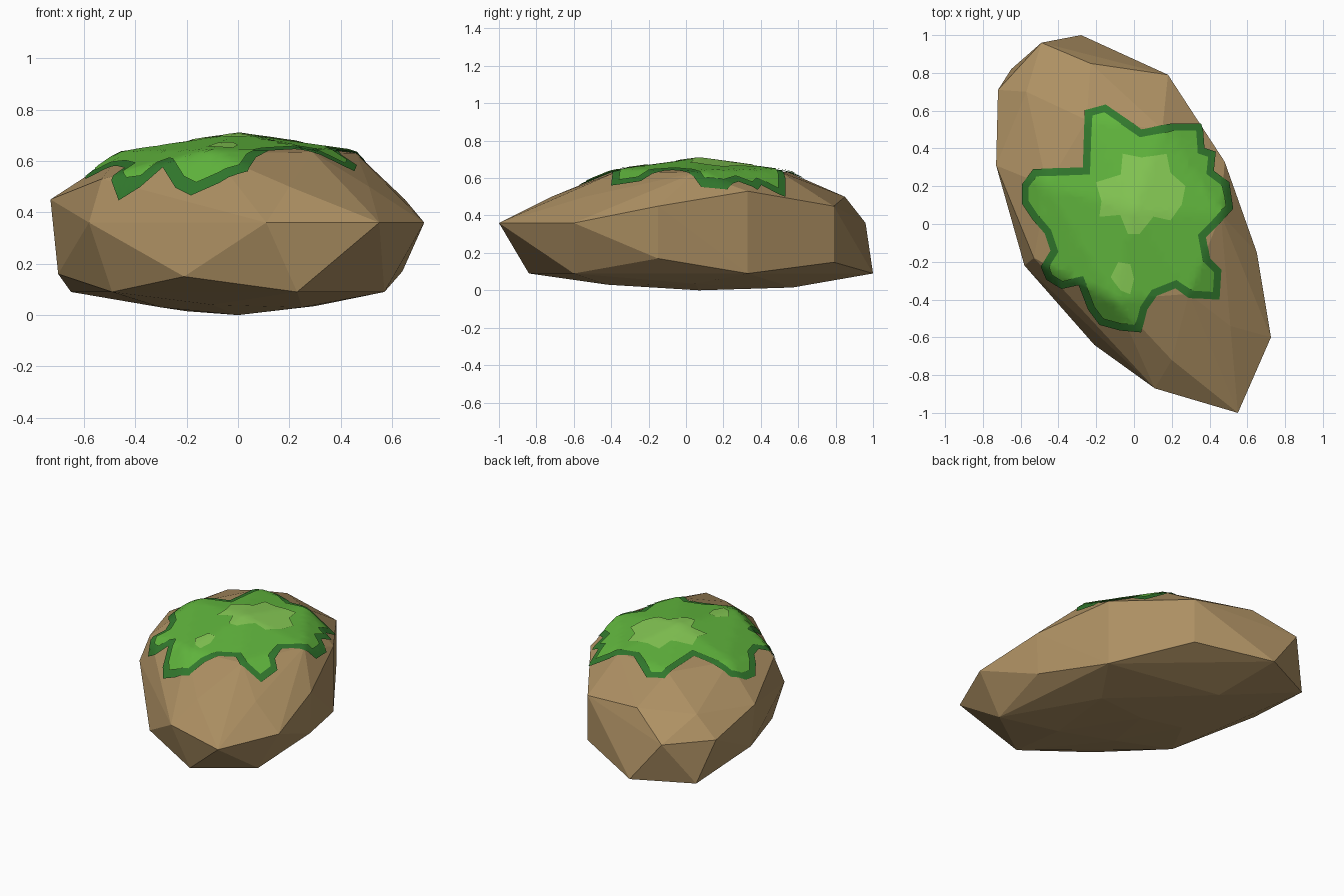
import bpy, bmesh
from mathutils import Vector
from mathutils.bvhtree import BVHTree

if "Cube" in bpy.data.objects:
    bpy.data.objects.remove(bpy.data.objects["Cube"])


def add_object(name, bm, color):
    me = bpy.data.meshes.new(name)
    bm.to_mesh(me)
    ob = bpy.data.objects.new(name, me)
    bpy.context.collection.objects.link(ob)
    mat = bpy.data.materials.new(name + "_colour")
    mat.diffuse_color = (*color, 1)
    mat.use_nodes = True
    mat.node_tree.nodes["Principled BSDF"].inputs["Base Color"].default_value = mat.diffuse_color
    me.materials.append(mat)
    return ob


# Rock: faceted hull over a few uneven rings of corners
base = [(0, .07, 0), (.25, -.42, .03), (-.3, .1, .03), (.3, .05, .035),
        (-.2, .57, .015), (-.1, -.3, .04)]
lower = [(.23, -.84, .09), (.57, -.6, .09), (.64, -.15, .17), (.48, .33, .09),
         (.18, .79, .15), (-.28, 1, .09), (-.65, .82, .09), (-.7, .31, .16),
         (-.49, -.22, .09), (-.21, -.64, .15)]
middle = [(.55, -1, .36), (.725, -.6, .36), (.65, -.15, .45), (.48, .33, .53),
          (.18, .79, .45), (-.49, .96, .36), (-.72, .71, .36),
          (-.73, .31, .45), (-.58, -.22, .36), (.11, -.87, .36)]
upper = [(.51, -.54, .5), (.2, -.72, .5), (-.53, -.18, .53),
         (-.57, .7, .49), (-.23, .85, .5)]
crown = [(.29, -.37, .635), (-.1, -.4, .63), (.46, .05, .63), (-.46, .2, .625),
         (.15, .5, .635), (-.25, .55, .63), (0, .07, .695)]
bm = bmesh.new()
for p in base + lower + middle + upper + crown:
    bm.verts.new(p)
bmesh.ops.convex_hull(bm, input=bm.verts)
bmesh.ops.delete(bm, geom=[v for v in bm.verts if not v.link_faces], context='VERTS')
bmesh.ops.recalc_face_normals(bm, faces=bm.faces)
surface = BVHTree.FromBMesh(bm)
add_object("rock", bm, (.42, .28, .125))


def inset(pts, d):
    # Offset a clockwise outline inwards with mitred corners
    out, n = [], len(pts)
    for i in range(n):
        a, b, c = (Vector(pts[(i + k) % n]) for k in (-1, 0, 1))
        n1, n2 = [Vector((e.y, -e.x)).normalized() for e in (b - a, c - b)]
        m = (n1 + n2) / max(1 + n1.dot(n2), .6)
        out.append(tuple(b + m * d))
    return out


def drape(name, outline, lift, color, step=.035):
    # Cut a flat outline into small cells and lay it over the rock
    bm = bmesh.new()
    face = bm.faces.new([bm.verts.new((x, y, 0)) for x, y in outline])
    bmesh.ops.triangulate(bm, faces=[face])
    for axis in ((1, 0, 0), (0, 1, 0)):
        for k in range(-20, 21):
            bmesh.ops.bisect_plane(bm, geom=bm.verts[:] + bm.edges[:] + bm.faces[:],
                                   plane_co=Vector(axis) * (k * step + .003), plane_no=axis)
    bmesh.ops.triangulate(bm, faces=bm.faces)
    for v in bm.verts:
        hit, nor, _, _ = surface.ray_cast(Vector((v.co.x, v.co.y, 2)), Vector((0, 0, -1)))
        if hit is None:
            hit, nor, _, _ = surface.find_nearest(Vector((v.co.x, v.co.y, .5)))
        v.co = hit + nor * lift
    bmesh.ops.recalc_face_normals(bm, faces=bm.faces)
    if sum(f.normal.z for f in bm.faces) < 0:
        bmesh.ops.reverse_faces(bm, faces=bm.faces)
    ob = add_object(name, bm, color)
    ob.data.shade_smooth()


# Moss: lobed dark rim, bright patch inside it, pale highlights on top
moss = [(-.26, .6), (-.15, .63), (.04, .5), (.2, .53), (.36, .53), (.37, .4),
        (.43, .38), (.42, .28), (.5, .22), (.52, .08), (.43, -.02), (.38, -.07),
        (.4, -.18), (.46, -.24), (.45, -.4), (.29, -.39), (.22, -.34), (.12, -.38),
        (.07, -.45), (.04, -.57), (-.07, -.56), (-.18, -.53), (-.24, -.45),
        (-.29, -.32), (-.38, -.34), (-.46, -.29), (-.49, -.22), (-.44, -.14),
        (-.47, -.05), (-.53, .02), (-.59, .11), (-.59, .21), (-.53, .29), (-.27, .3)]
large_spot = [(-.06, .37), (.04, .35), (.17, .37), (.19, .27), (.27, .2), (.25, .1),
              (.19, .02), (.1, .04), (.03, -.05), (-.03, -.05), (-.07, .05),
              (-.18, .04), (-.17, .12), (-.2, .22), (-.07, .26)]
small_spot = [(-.08, -.2), (-.02, -.21), (0, -.29), (-.02, -.37), (-.07, -.35), (-.12, -.28)]
drape("moss_rim", moss, .007, (.032, .195, .027))
drape("moss_patch", inset(moss, .04), .013, (.122, .48, .048))
drape("moss_highlight_large", large_spot, .017, (.246, .61, .093))
drape("moss_highlight_small", small_spot, .017, (.246, .61, .093))
